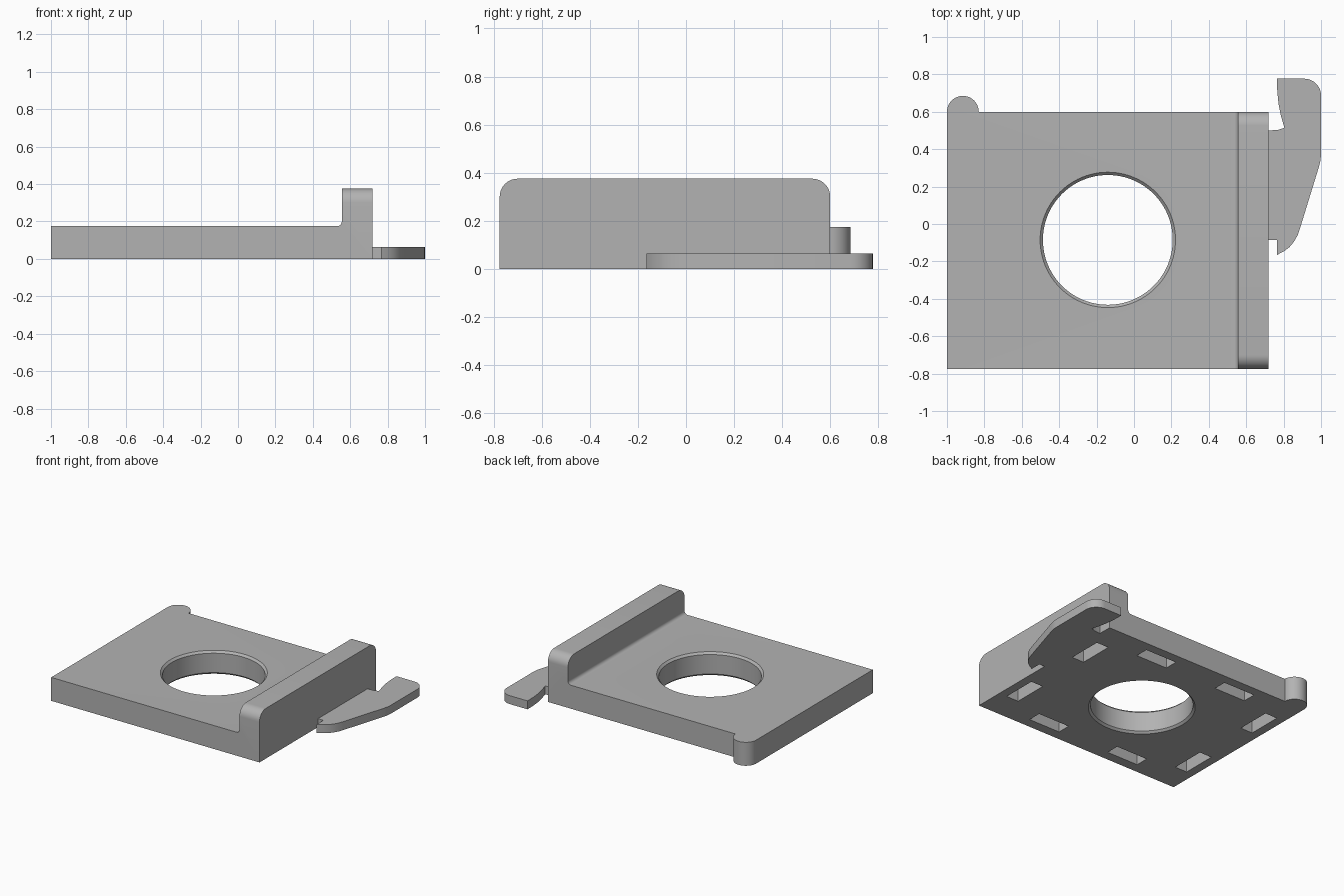
import bpy, bmesh
from math import sin, cos, pi, radians
from mathutils import Matrix

cube = bpy.data.objects.get("Cube")
if cube:
    bpy.data.objects.remove(cube)

grey = bpy.data.materials.new("plain_grey")
grey.use_nodes = True
grey.diffuse_color = (0.45, 0.45, 0.45, 1)
grey.node_tree.nodes["Principled BSDF"].inputs["Base Color"].default_value = (0.45, 0.45, 0.45, 1)


def add_object(name, bm):
    bmesh.ops.recalc_face_normals(bm, faces=bm.faces)
    mesh = bpy.data.meshes.new(name)
    bm.to_mesh(mesh)
    bm.free()
    mesh.materials.append(grey)
    obj = bpy.data.objects.new(name, mesh)
    bpy.context.collection.objects.link(obj)
    return obj


def activate(obj):
    bpy.ops.object.select_all(action='DESELECT')
    obj.select_set(True)
    bpy.context.view_layer.objects.active = obj


def smooth(obj):
    activate(obj)
    bpy.ops.object.shade_smooth_by_angle(angle=radians(30))


def extrude(points, direction):
    """Solid bmesh from a closed outline of 3D points."""
    bm = bmesh.new()
    face = bm.faces.new([bm.verts.new(p) for p in points])
    moved = bmesh.ops.extrude_face_region(bm, geom=[face], use_keep_orig=True)
    verts = [v for v in moved["geom"] if isinstance(v, bmesh.types.BMVert)]
    bmesh.ops.translate(bm, verts=verts, vec=direction)
    return bm


def arc(cx, cy, r, start, end, steps):
    return [(cx + r * cos(radians(start + (end - start) * i / steps)),
             cy + r * sin(radians(start + (end - start) * i / steps)))
            for i in range(steps + 1)]


FRONT, BACK, THICK, TOP = -0.775, 0.6, 0.175, 0.375

# Base plate with raised side wall and inner fillet
profile = [(-1, 0), (0.72, 0), (0.72, TOP), (0.555, TOP)]
profile += arc(0.53, THICK + 0.025, 0.025, 0, -90, 6) + [(-1, THICK)]
bm = extrude([(x, FRONT, z) for x, z in profile], (0, BACK - FRONT, 0))
ends = [e for e in bm.edges
        if all(v.co.z > TOP - 0.001 for v in e.verts)
        and abs(e.verts[0].co.y - e.verts[1].co.y) < 0.001]
bmesh.ops.bevel(bm, geom=ends, offset=0.075, segments=10, profile=0.5, affect='EDGES')
plate = add_object("base_plate_and_wall", bm)

# Cutter: chamfered round hole
HX, HY, R, C = -0.14, -0.085, 0.347, 0.015
SIDES = 96
bm = bmesh.new()
rings = []
for r, z in [(R + 2 * C, -C), (R, C), (R, THICK - C), (R + 2 * C, THICK + C)]:
    rings.append([bm.verts.new((HX + r * cos(2 * pi * i / SIDES),
                                HY + r * sin(2 * pi * i / SIDES), z))
                  for i in range(SIDES)])
for low, high in zip(rings, rings[1:]):
    for i in range(SIDES):
        j = (i + 1) % SIDES
        bm.faces.new((low[i], low[j], high[j], high[i]))
bm.faces.new(rings[0][::-1])
bm.faces.new(rings[-1])

# Cutter: eight blind slots in the underside
DEPTH = 0.1
for sx in (-1, 1):
    for sy in (-1, 1):
        for dx, dy, w, h in [(0.345, 0.565, 0.26, 0.1), (0.745, 0.345, 0.1, 0.26)]:
            place = Matrix.Translation((HX + sx * dx, HY + sy * dy, 0))
            bmesh.ops.create_cube(bm, size=1, matrix=place @ Matrix.Diagonal((w, h, 2 * DEPTH, 1)))
cutter = add_object("cutter", bm)
cutter.hide_render = True

activate(plate)
cut = plate.modifiers.new("cut", 'BOOLEAN')
cut.operation = 'DIFFERENCE'
cut.solver = 'EXACT'
cut.object = cutter
bpy.ops.object.modifier_apply(modifier=cut.name)
bpy.data.objects.remove(cutter)
smooth(plate)

# Rounded lug on the back edge
outline = arc(-0.915, BACK, 0.085, 0, 180, 24)
smooth(add_object("back_lug", extrude([(x, y, 0) for x, y in outline], (0, 0, THICK))))

# Thin hook beside the wall
outline = [(0.72, -0.085), (0.765, -0.085), (0.765, -0.165), (0.80, -0.147), (0.83, -0.125),
           (0.855, -0.095), (0.875, -0.06), (0.887, -0.025), (0.99, 0.31), (0.997, 0.34), (1, 0.37)]
outline += arc(0.91, 0.687, 0.09, 0, 90, 10)
outline += [(0.765, 0.777), (0.766, 0.71), (0.773, 0.64), (0.785, 0.58), (0.804, 0.515),
            (0.77, 0.503), (0.72, 0.5)]
smooth(add_object("side_hook", extrude([(x, y, 0) for x, y in outline], (0, 0, 0.063))))
